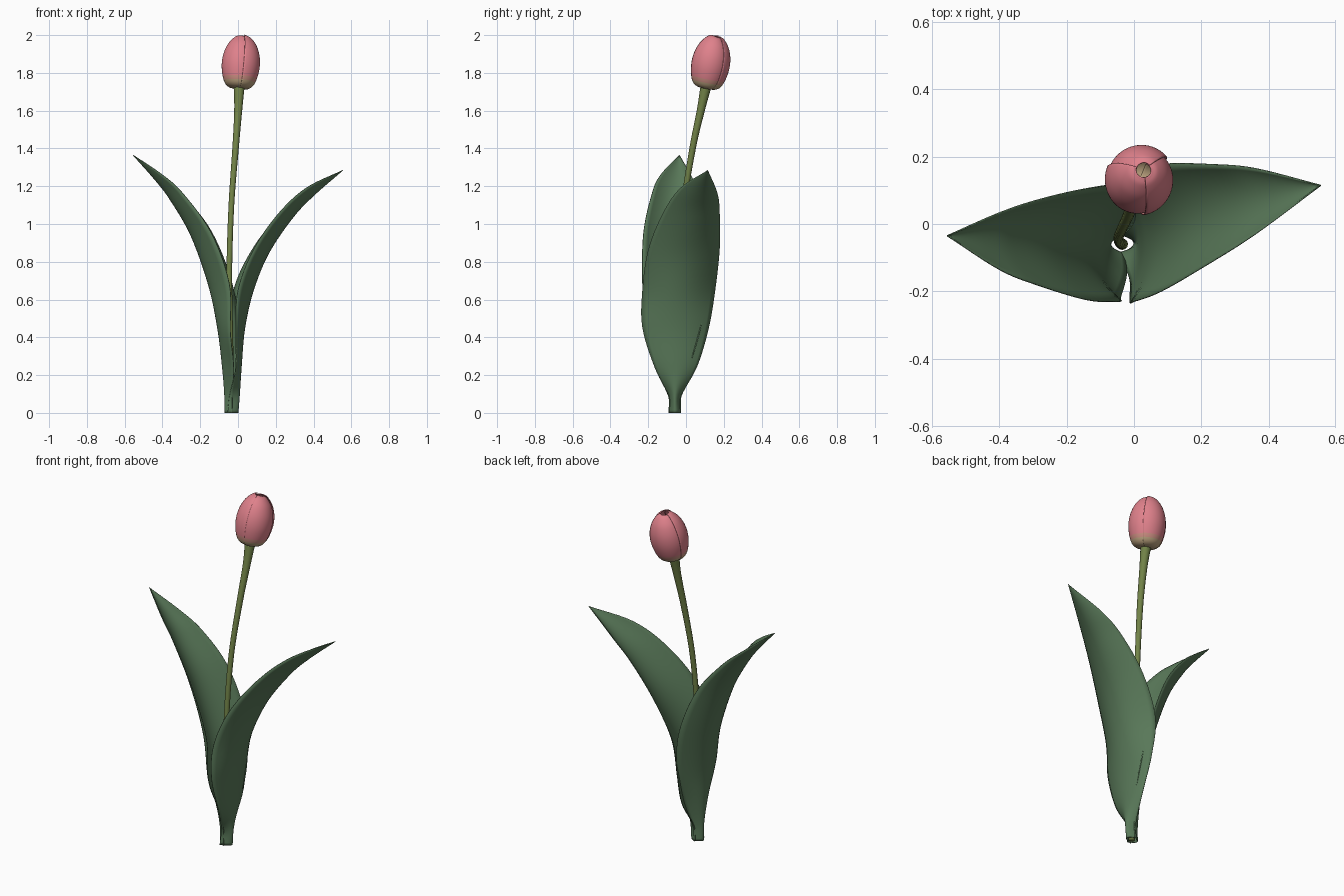
import bpy, math
from mathutils import Vector, Matrix

if "Cube" in bpy.data.objects:
    bpy.data.objects.remove(bpy.data.objects["Cube"])


def material(name, rgb):
    m = bpy.data.materials.new(name)
    m.diffuse_color = (*rgb, 1)
    m.use_nodes = True
    m.node_tree.nodes["Principled BSDF"].inputs["Base Color"].default_value = m.diffuse_color
    return m


LEAF = material("leaf green", (0.10, 0.19, 0.10))
STEM = material("stem green", (0.17, 0.23, 0.065))
PINK = material("petal pink", (0.74, 0.22, 0.26))
BLEND = material("petal blush", (0.62, 0.28, 0.23))
PALE = material("petal pale base", (0.52, 0.38, 0.22))


def smooth_path(points, n):
    """Catmull-Rom resampling of a few guide points (any dimension)."""
    pts = [Vector(p) for p in points]
    pts = [2 * pts[0] - pts[1]] + pts + [2 * pts[-1] - pts[-2]]
    segs = len(pts) - 3
    out = []
    for i in range(n + 1):
        f = i / n * segs
        k = min(int(f), segs - 1)
        t = f - k
        a, b, c, d = pts[k:k + 4]
        out.append(0.5 * (2 * b + (c - a) * t + (2 * a - 5 * b + 4 * c - d) * t * t
                          + (3 * b - a - 3 * c + d) * t ** 3))
    return out


def grid_object(name, rows, mats, thickness=0.0, closed=False):
    """Skin rows of points into a smooth sheet or tube."""
    w = len(rows[0])
    verts = [p for r in rows for p in r]
    faces = []
    for i in range(len(rows) - 1):
        for j in range(w if closed else w - 1):
            k = (j + 1) % w
            faces.append((i * w + j, i * w + k, (i + 1) * w + k, (i + 1) * w + j))
    if closed:
        faces.append(tuple(reversed(range(w))))
        faces.append(tuple(range(len(verts) - w, len(verts))))
    me = bpy.data.meshes.new(name)
    me.from_pydata(verts, [], faces)
    for m in mats:
        me.materials.append(m)
    ob = bpy.data.objects.new(name, me)
    bpy.context.collection.objects.link(ob)
    me.shade_smooth()
    if thickness:
        mod = ob.modifiers.new("thickness", "SOLIDIFY")
        mod.thickness = thickness
        mod.offset = 0
    return ob


# Stem: x, y, z, radius
path = smooth_path([(-0.035, -0.06, 0.0, 0.017), (-0.042, -0.055, 0.4, 0.016),
                    (-0.046, -0.04, 0.75, 0.015), (-0.035, -0.012, 1.1, 0.015),
                    (-0.013, 0.035, 1.4, 0.017), (0.001, 0.078, 1.6, 0.021),
                    (0.006, 0.106, 1.73, 0.029)], 36)
rows = []
for i, p in enumerate(path):
    d = (path[min(i + 1, 36)] - path[max(i - 1, 0)]).to_3d().normalized()
    u = Vector((0, 1, 0)).cross(d).normalized()
    v = d.cross(u)
    if i == 0:
        u, v = Vector((1, 0, 0)), Vector((0, 1, 0))
    rows.append([Vector(p[:3]) + p[3] * (math.cos(a) * u + math.sin(a) * v)
                 for a in (math.tau * j / 16 for j in range(16))])
grid_object("stem", rows, [STEM], closed=True)


# Leaves: front margin, midrib and back margin guide each cupped blade
def leaf(name, front, mid, back):
    n = 48
    rows = []
    for f, m, b in zip(*(smooth_path(g, n) for g in (front, mid, back))):
        row = []
        for j in range(17):
            u = j / 8 - 1
            row.append(f * (u * (u - 1) / 2) + m * (1 - u * u) + b * (u * (u + 1) / 2))
        rows.append(row)
    grid_object(name, rows, [LEAF], thickness=0.004)


leaf("right_leaf",
     [(-0.055, -0.092, 0), (-0.045, -0.093, 0.09), (-0.012, -0.165, 0.24), (-0.012, -0.23, 0.45),
      (0.0, -0.23, 0.65), (0.08, -0.2, 0.86), (0.21, -0.125, 1.05), (0.36, -0.03, 1.19),
      (0.555, 0.115, 1.285)],
     [(0.0, -0.06, 0), (0.008, -0.06, 0.1), (0.018, -0.052, 0.25), (0.036, -0.045, 0.45),
      (0.082, -0.03, 0.65), (0.165, 0.0, 0.85), (0.295, 0.045, 1.04), (0.41, 0.075, 1.16),
      (0.555, 0.115, 1.285)],
     [(-0.04, -0.027, 0), (-0.035, -0.025, 0.09), (-0.015, 0.06, 0.25), (-0.025, 0.12, 0.45),
      (-0.02, 0.155, 0.66), (0.085, 0.178, 0.88), (0.23, 0.177, 1.06), (0.36, 0.165, 1.165),
      (0.555, 0.115, 1.285)])
leaf("left_leaf",
     [(-0.03, -0.092, 0), (-0.03, -0.092, 0.09), (-0.022, -0.15, 0.24), (-0.04, -0.218, 0.43),
      (-0.045, -0.23, 0.68), (-0.14, -0.225, 0.95), (-0.29, -0.18, 1.16), (-0.4, -0.135, 1.26),
      (-0.555, -0.035, 1.365)],
     [(-0.07, -0.06, 0), (-0.071, -0.06, 0.1), (-0.083, -0.06, 0.25), (-0.105, -0.06, 0.44),
      (-0.157, -0.055, 0.68), (-0.25, -0.05, 0.94), (-0.36, -0.045, 1.13), (-0.44, -0.04, 1.235),
      (-0.555, -0.035, 1.365)],
     [(-0.03, -0.028, 0), (-0.025, -0.026, 0.09), (0.003, 0.015, 0.24), (0.008, 0.075, 0.44),
      (-0.035, 0.115, 0.7), (-0.14, 0.105, 0.96), (-0.28, 0.073, 1.14), (-0.4, 0.033, 1.245),
      (-0.555, -0.035, 1.365)])

# Flower bud: three petals spiralling over each other, tilted with the stem
axis = Vector((0.023, 0.055, 0.28)).normalized()
place = Matrix.Translation((0.006, 0.106, 1.717)) @ axis.to_track_quat("Z", "Y").to_matrix().to_4x4()
spin = Matrix.Rotation(-math.atan2(place[1][0], place[0][0]), 4, "Z")
place = place @ spin
profile = smooth_path([(0.008, 0.0), (0.055, 0.008), (0.082, 0.04), (0.098, 0.11), (0.095, 0.175),
                       (0.075, 0.232), (0.045, 0.27), (0.022, 0.282)], 40)
for k in range(3):
    start = math.radians(-82 + 120 * k)
    rows = []
    for r, z in profile:
        row = []
        for j in range(29):
            t = j / 28
            a = start + t * math.radians(150)
            s = 1.035 - 0.085 * t
            lift = 0.004 * (1 - 2 * t) * z / 0.285
            row.append(place @ Vector((r * s * math.cos(a), r * s * math.sin(a), z + lift)))
        rows.append(row)
    petal = grid_object(f"petal_{k + 1}", rows, [PINK, BLEND, PALE], thickness=0.003)
    inverse = place.inverted()
    for f in petal.data.polygons:
        h = (inverse @ f.center).z
        f.material_index = 2 if h < 0.035 else 1 if h < 0.055 else 0
